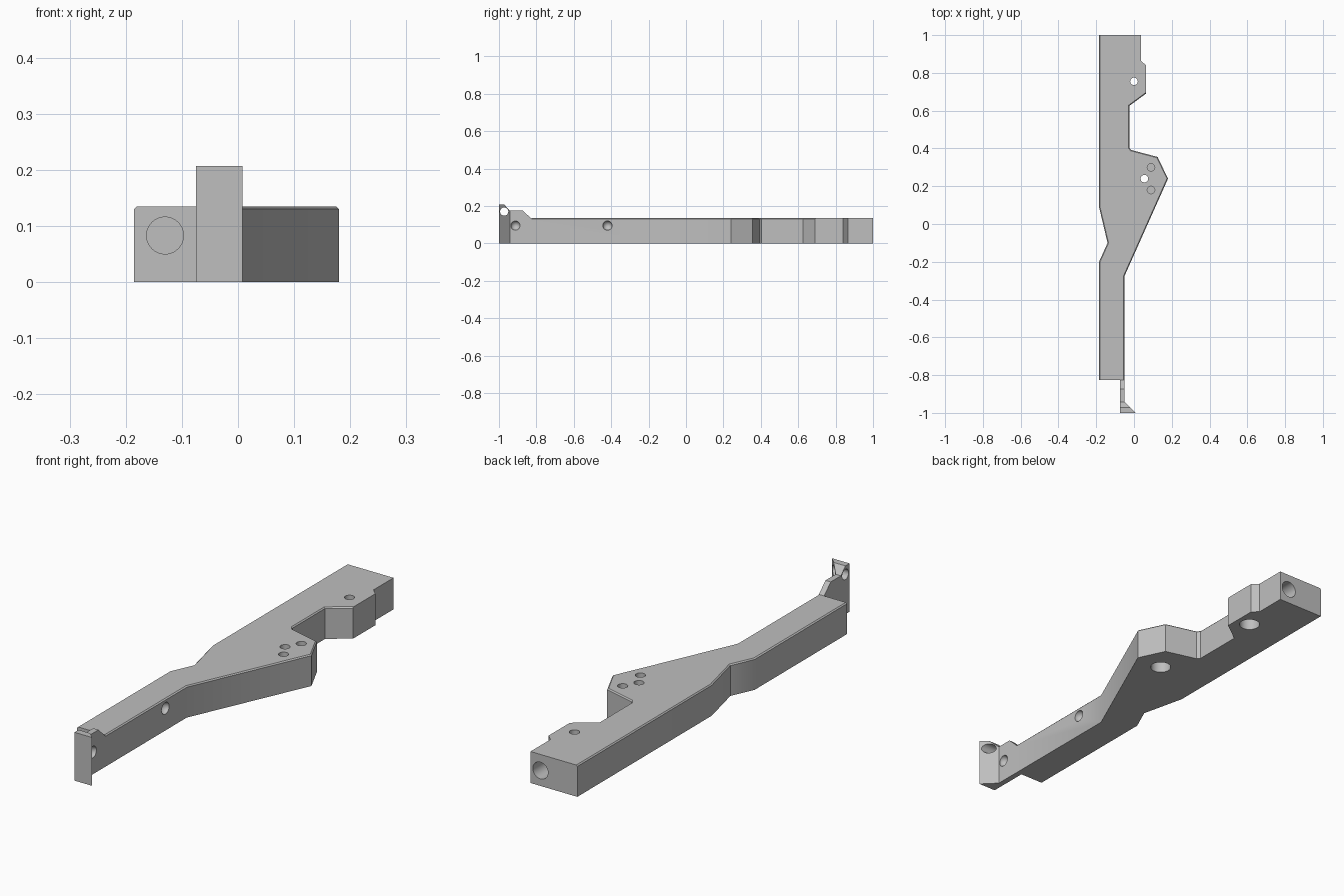
import bpy, bmesh, math
from mathutils import Vector

cube = bpy.data.objects.get("Cube")
if cube:
    bpy.data.objects.remove(cube, do_unlink=True)

grey = bpy.data.materials.new("light_grey")
grey.use_nodes = True
COLOUR = (0.52, 0.52, 0.52, 1)
grey.diffuse_color = COLOUR
grey.node_tree.nodes["Principled BSDF"].inputs["Base Color"].default_value = COLOUR


def new_object(name, bm):
    bmesh.ops.recalc_face_normals(bm, faces=bm.faces)
    mesh = bpy.data.meshes.new(name)
    bm.to_mesh(mesh)
    bm.free()
    obj = bpy.data.objects.new(name, mesh)
    bpy.context.collection.objects.link(obj)
    mesh.materials.append(grey)
    return obj


def prism(points, direction):
    """Extrude a flat outline along a direction."""
    bm = bmesh.new()
    face = bm.faces.new([bm.verts.new(p) for p in points])
    out = bmesh.ops.extrude_face_region(bm, geom=[face])
    verts = [g for g in out["geom"] if isinstance(g, bmesh.types.BMVert)]
    bmesh.ops.translate(bm, verts=verts, vec=direction)
    return bm


def boolean(target, tool, operation="DIFFERENCE"):
    mod = target.modifiers.new(tool.name, "BOOLEAN")
    mod.operation, mod.object, mod.solver = operation, tool, "EXACT"
    bpy.context.view_layer.objects.active = target
    bpy.ops.object.modifier_apply(modifier=mod.name)
    bpy.data.objects.remove(tool, do_unlink=True)


def drill(target, start, end, radius):
    """Cut a round hole running from start to end."""
    start, end = Vector(start), Vector(end)
    axis = end - start
    bm = bmesh.new()
    bmesh.ops.create_cone(bm, cap_ends=True, segments=32, radius1=radius,
                          radius2=radius, depth=axis.length)
    bmesh.ops.rotate(bm, verts=bm.verts,
                     matrix=Vector((0, 0, 1)).rotation_difference(axis).to_matrix())
    bmesh.ops.translate(bm, verts=bm.verts, vec=(start + end) / 2)
    boolean(target, new_object("drill_cutter", bm))


def dimple(target, centre, radius):
    bm = bmesh.new()
    bmesh.ops.create_uvsphere(bm, u_segments=24, v_segments=16, radius=radius)
    bmesh.ops.translate(bm, verts=bm.verts, vec=centre)
    boolean(target, new_object("dimple_cutter", bm))


# Main bar with its side lugs and notch
H = 0.135
outline = [(-0.185, 1), (0.037, 1), (0.037, 0.865), (0.063, 0.84), (0.063, 0.69),
           (-0.025, 0.625), (-0.025, 0.405), (-0.015, 0.392), (0.125, 0.355),
           (0.18, 0.24), (-0.05, -0.275), (-0.05, -0.825), (-0.185, -0.825),
           (-0.185, -0.2), (-0.14, -0.1), (-0.185, 0.09)]
bm = prism([(x, y, 0) for x, y in outline], (0, 0, H))


def chamfered(edge):
    a, b = (v.co for v in edge.verts)
    if min(a.z, b.z) < H - 0.001:
        return False
    across = abs(a.y - b.y) < 0.001
    rear_lug = min(a.y, b.y) > 0.65 and max(a.x, b.x) > 0
    return not across and not rear_lug


bmesh.ops.bevel(bm, geom=[e for e in bm.edges if chamfered(e)], offset=0.005,
                segments=1, affect="EDGES")
bar = new_object("main_bar", bm)

# Vertical holes: through holes with wide lower bores, and two blind pin holes
for x, y in ((0, 0.755), (0.055, 0.24)):
    drill(bar, (x, y, -0.05), (x, y, 0.2), 0.02)
    drill(bar, (x, y, -0.05), (x, y, 0.06), 0.042)
for y in (0.18, 0.3):
    drill(bar, (0.09, y, 0.075), (0.09, y, 0.2), 0.02)

# End bores and side dimple
drill(bar, (-0.13, -0.9, 0.083), (-0.13, -0.55, 0.083), 0.033)
drill(bar, (-0.01, 1.1, 0.066), (-0.01, 0.87, 0.066), 0.036)
dimple(bar, (-0.05, -0.42, 0.095), 0.025)

# Front tab: plan shape trimmed by its stepped side profile
plan = [(-0.075, -1), (0.008, -1), (-0.05, -0.942), (-0.05, -0.825), (-0.075, -0.825)]
tab = new_object("front_tab", prism([(x, y, 0) for x, y in plan], (0, 0, 0.3)))
side = [(-1.1, -0.1), (-0.8, -0.1), (-0.8, 0.105), (-0.83, H), (-0.873, 0.176),
        (-0.942, 0.176), (-0.972, 0.207), (-1.1, 0.207)]
trim = new_object("tab_trim", prism([(-0.2, y, z) for y, z in side], (0.4, 0, 0)))
boolean(tab, trim, "INTERSECT")
drill(tab, (-0.2, -0.972, 0.17), (0.2, -0.972, 0.17), 0.022)
dimple(tab, (-0.047, -0.912, 0.095), 0.025)

# Smooth bores with crisp edges
for obj in (bar, tab):
    bpy.ops.object.select_all(action="DESELECT")
    obj.select_set(True)
    bpy.context.view_layer.objects.active = obj
    bpy.ops.object.shade_smooth_by_angle(angle=math.radians(25))
